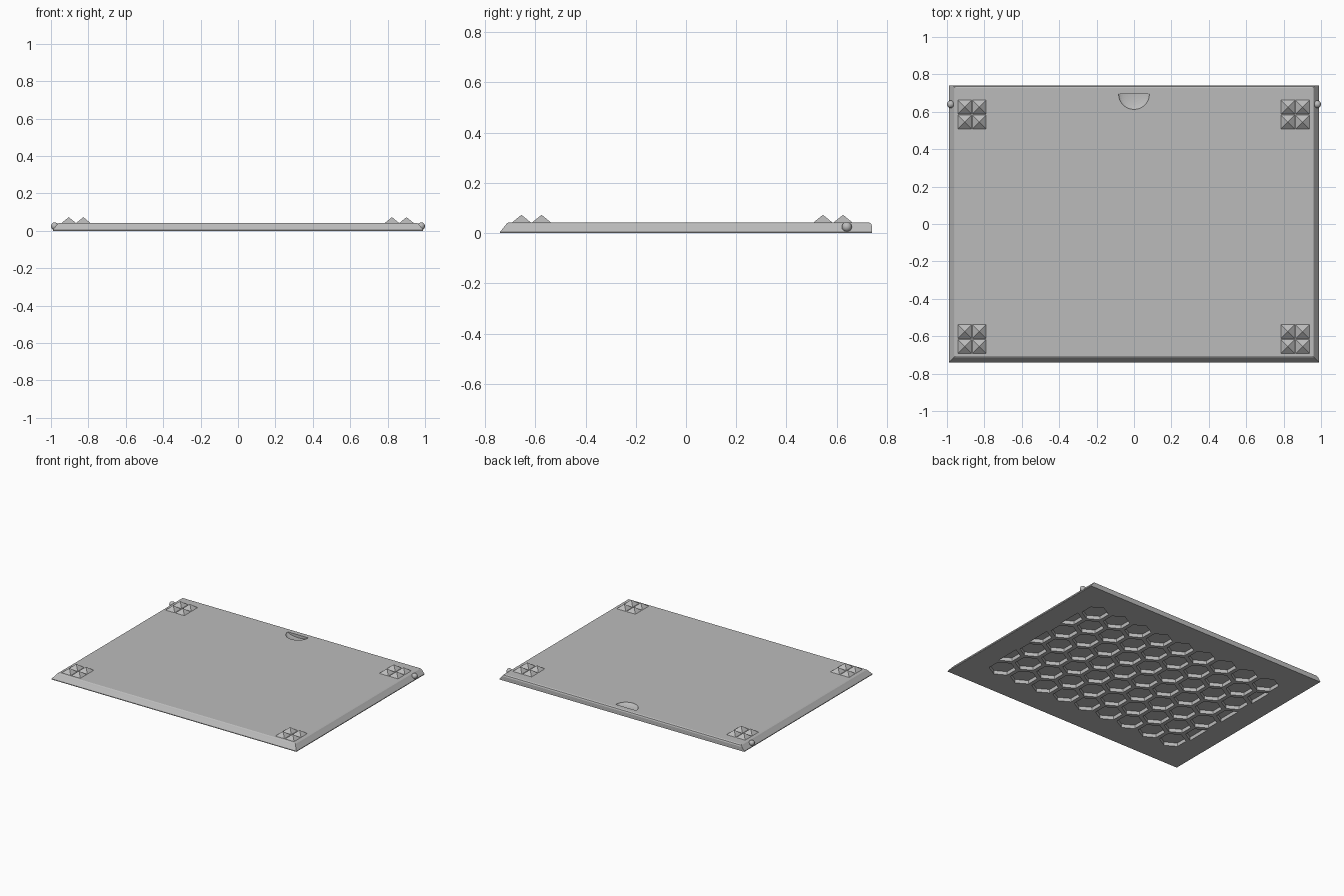
import bpy, bmesh, math
from mathutils import Matrix, Vector

cube = bpy.data.objects.get("Cube")
if cube:
    bpy.data.objects.remove(cube, do_unlink=True)

# Material
grey = bpy.data.materials.new("plain_grey")
colour = (0.5, 0.5, 0.5, 1)
grey.diffuse_color = colour
grey.use_nodes = True
grey.node_tree.nodes["Principled BSDF"].inputs["Base Color"].default_value = colour

HALF_X, HALF_Y, TOP = 0.99, 0.74, 0.043


def make_object(name, bm):
    bmesh.ops.recalc_face_normals(bm, faces=bm.faces)
    mesh = bpy.data.meshes.new(name)
    bm.to_mesh(mesh)
    bm.free()
    mesh.materials.append(grey)
    obj = bpy.data.objects.new(name, mesh)
    bpy.context.collection.objects.link(obj)
    return obj


def add_prism(bm, points, low, high):
    bottom = [bm.verts.new((x, y, low)) for x, y in points]
    face = bm.faces.new(bottom)
    moved = bmesh.ops.extrude_face_region(bm, geom=[face])["geom"]
    verts = [v for v in moved if isinstance(v, bmesh.types.BMVert)]
    bmesh.ops.translate(bm, verts=verts, vec=(0, 0, high - low))


def cut(target, cutter):
    cutter.hide_render = True
    mod = target.modifiers.new("cut", "BOOLEAN")
    mod.operation, mod.solver, mod.object = "DIFFERENCE", "EXACT", cutter
    bpy.context.view_layer.update()
    graph = bpy.context.evaluated_depsgraph_get()
    mesh = bpy.data.meshes.new_from_object(target.evaluated_get(graph))
    target.modifiers.clear()
    target.data = mesh
    bpy.data.objects.remove(cutter, do_unlink=True)


# Panel: stacked outlines, sloped at front and sides, rounded at back
bm = bmesh.new()
rings = []
for z, side, back in ((0, 0, 0), (0.005, 0, 0), (0.03, 0.02, 0),
                      (0.039, 0.027, 0.004), (TOP, 0.034, 0.014)):
    x, front, rear = HALF_X - side, side - HALF_Y, HALF_Y - back
    rings.append([bm.verts.new((px, py, z)) for px, py in
                  ((-x, front), (x, front), (x, rear), (-x, rear))])
for low, high in zip(rings, rings[1:]):
    for i in range(4):
        j = (i + 1) % 4
        bm.faces.new((low[i], low[j], high[j], high[i]))
bm.faces.new(rings[0][::-1])
bm.faces.new(rings[-1])
panel = make_object("panel", bm)

# Honeycomb pockets underneath; staggered rows end in half cells
PITCH, DEPTH = 0.184, 0.026
radius = 0.155 / math.sqrt(3)
limit = PITCH * 4.5
bm = bmesh.new()
for row in range(-3, 4):
    count = 9 if row % 2 else 10
    for col in range(count):
        cx = (col - (count - 1) / 2) * PITCH
        cy = row * PITCH * math.sqrt(3) / 2
        points = []
        for k in range(6):
            a = math.radians(30 + 60 * k)
            px = max(-limit, min(limit, cx + radius * math.cos(a)))
            points.append((px, cy + radius * math.sin(a)))
        add_prism(bm, points, -0.02, DEPTH)
cut(panel, make_object("pocket_cutter", bm))

# Half-round finger notch with a straight rear wall
bm = bmesh.new()
bmesh.ops.create_uvsphere(bm, u_segments=32, v_segments=16, radius=1,
                          matrix=Matrix.Translation((0, 0.695, TOP + 0.001))
                          @ Matrix.Diagonal((0.083, 0.083, 0.022, 1)))
cutoff = bmesh.ops.bisect_plane(bm, geom=bm.verts[:] + bm.edges[:] + bm.faces[:],
                                plane_co=Vector((0, 0.694, 0)),
                                plane_no=Vector((0, 1, 0)), clear_outer=True)
bmesh.ops.holes_fill(bm, edges=[e for e in bm.edges if e.is_boundary])
cut(panel, make_object("notch_cutter", bm))

# Feet: two by two pyramids at each corner
for x_name, x in (("right", -0.866), ("left", 0.862)):
    for y_name, y in (("front", -0.615), ("back", 0.585)):
        bm = bmesh.new()
        for dx in (-0.039, 0.039):
            for dy in (-0.04, 0.04):
                place = (Matrix.Translation((x + dx, y + dy, TOP + 0.015))
                         @ Matrix.Rotation(math.radians(45), 4, "Z"))
                bmesh.ops.create_cone(bm, cap_ends=True, segments=4, depth=0.03,
                                      radius1=0.037 * math.sqrt(2), radius2=0,
                                      matrix=place)
        make_object(f"{y_name}_{x_name}_pyramid_foot", bm)

# Hinge studs on both sides
for name, side in (("right", -1), ("left", 1)):
    bm = bmesh.new()
    bmesh.ops.create_uvsphere(bm, u_segments=24, v_segments=12, radius=0.02,
                              matrix=Matrix.Translation((side * 0.98, 0.64, 0.025)))
    for face in bm.faces:
        face.smooth = True
    make_object(f"{name}_hinge_stud", bm)
